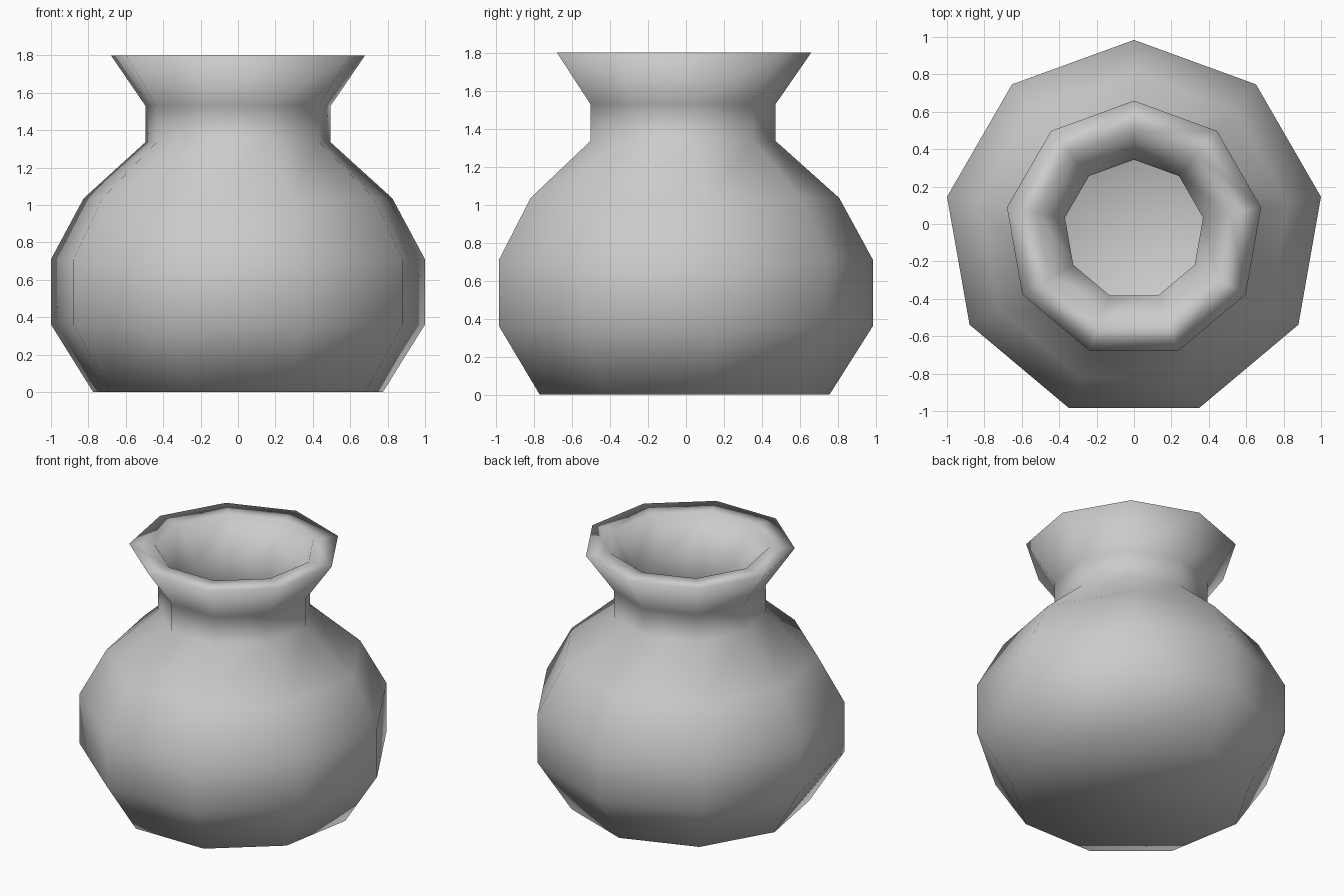
import bpy, bmesh, math

if "Cube" in bpy.data.objects:
    bpy.data.objects.remove(bpy.data.objects["Cube"])

SIDES = 9
CENTRE_Y = -0.031

# Profile (radius, z): outer wall upward, flat rim, then inner wall down to the floor
PROFILE = [
    (0.787, 0.00), (1.015, 0.36), (1.015, 0.71), (0.838, 1.035),
    (0.503, 1.335), (0.503, 1.53), (0.69, 1.80),
    (0.525, 1.80), (0.375, 1.57), (0.375, 1.28),
    (0.737, 0.955), (0.887, 0.68), (0.887, 0.40), (0.717, 0.13),
]


def lathe(name, profile, sides):
    """Revolve a profile around z, with one corner pointing to the back."""
    bm = bmesh.new()
    rings = []
    for r, z in profile:
        ring = []
        for i in range(sides):
            a = math.pi / 2 + 2 * math.pi * i / sides
            ring.append(bm.verts.new((r * math.cos(a), CENTRE_Y + r * math.sin(a), z)))
        rings.append(ring)
    for low, high in zip(rings, rings[1:]):
        for i in range(sides):
            j = (i + 1) % sides
            bm.faces.new((low[i], low[j], high[j], high[i]))
    # Underside and inner floor
    bm.faces.new(rings[0][::-1])
    bm.faces.new(rings[-1])
    bmesh.ops.recalc_face_normals(bm, faces=bm.faces)
    for f in bm.faces:
        f.smooth = True
    mesh = bpy.data.meshes.new(name)
    bm.to_mesh(mesh)
    bm.free()
    obj = bpy.data.objects.new(name, mesh)
    bpy.context.collection.objects.link(obj)
    return obj


# Hollow pot with flared rim
lathe("pot", PROFILE, SIDES)
